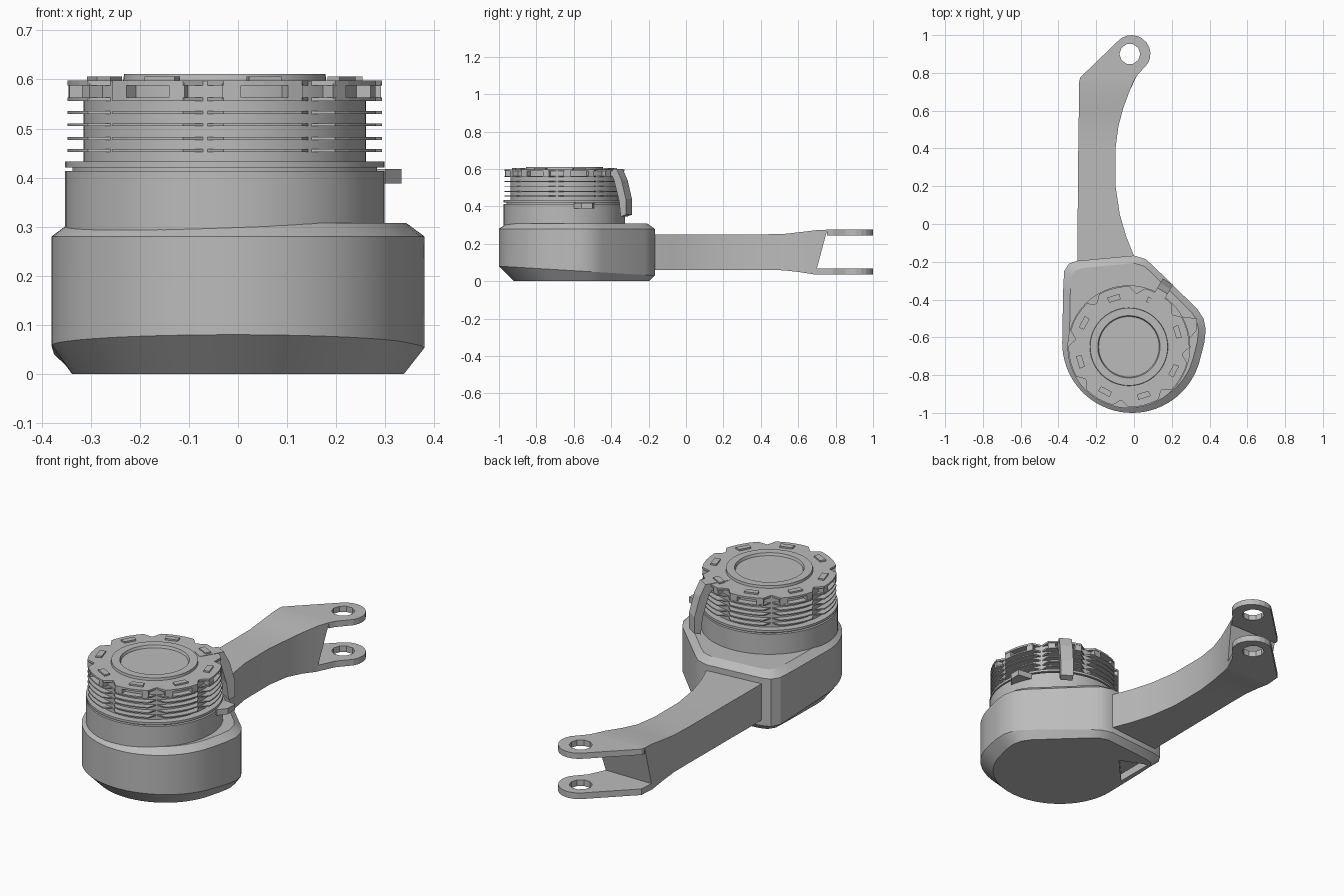
import bpy, bmesh, math
from math import sin, cos, radians, pi

if "Cube" in bpy.data.objects:
    bpy.data.objects.remove(bpy.data.objects["Cube"])

CX, CY = -0.027, -0.65          # axis of the round housing

grey = bpy.data.materials.new("plain grey")
grey.diffuse_color = (0.5, 0.5, 0.5, 1)
grey.use_nodes = True
grey.node_tree.nodes["Principled BSDF"].inputs["Base Color"].default_value = grey.diffuse_color


def finish(name, bm, angle=30):
    """Turn a bmesh into a named, shaded object."""
    bmesh.ops.recalc_face_normals(bm, faces=bm.faces)
    me = bpy.data.meshes.new(name)
    bm.to_mesh(me)
    bm.free()
    me.materials.append(grey)
    ob = bpy.data.objects.new(name, me)
    bpy.context.collection.objects.link(ob)
    if angle:
        bpy.ops.object.select_all(action='DESELECT')
        ob.select_set(True)
        bpy.context.view_layer.objects.active = ob
        bpy.ops.object.shade_smooth_by_angle(angle=radians(angle))
    return ob


def loft(name, rings, caps=True, angle=30):
    """Skin a list of equally long closed rings."""
    bm = bmesh.new()
    vs = [[bm.verts.new(p) for p in r] for r in rings]
    n = len(rings[0])
    for a, b in zip(vs, vs[1:]):
        for i in range(n):
            j = (i + 1) % n
            bm.faces.new((a[i], a[j], b[j], b[i]))
    if caps:
        bm.faces.new(vs[0])
        bm.faces.new(vs[-1])
    return finish(name, bm, angle)


def circle(r, z, n=64, start=0.0):
    return [(CX + r * cos(start + 2 * pi * i / n),
             CY + r * sin(start + 2 * pi * i / n), z) for i in range(n)]


def prism(name, pts, z0, z1, angle=0):
    return loft(name, [[(x, y, z0) for x, y in pts],
                       [(x, y, z1) for x, y in pts]], angle=angle)


# Base housing: round front, angular back, chamfered top and sloping lower chamfer
out = [(-0.01 + 0.37 * cos(radians(a)), -0.63 + 0.37 * sin(radians(a)))
       for a in range(180, 346, 5)]
out += [(0.372, -0.63), (0.38, -0.56), (0.368, -0.50), (0.335, -0.45), (0.10, -0.22),
        (0.06, -0.185), (0.0, -0.167), (-0.30, -0.195), (-0.345, -0.21),
        (-0.37, -0.25), (-0.375, -0.35)]
base = loft("base_housing", [
    [(x * 0.89, -0.92 + (y + 1) * 0.72 / 0.83, 0) for x, y in out],
    [(x, y, 0.03 + 0.05 * (-0.17 - y) / 0.83) for x, y in out],
    [(x, y, 0.28) for x, y in out],
    [(x * 0.9, -0.96 + (y + 1) * 0.75 / 0.83, 0.308) for x, y in out]], angle=25)

# Three-cornered pocket under the base
cutter = prism("pocket_cutter", [(-0.17, -0.32), (-0.31, -0.47), (-0.31, -0.26)], -0.05, 0.04)
cutter.hide_render = True
cutter.display_type = 'WIRE'
cut = base.modifiers.new("pocket", 'BOOLEAN')
cut.object = cutter
cut.operation = 'DIFFERENCE'
cut.solver = 'EXACT'

# Round housing turned from one profile: collar, flange, drum, top groove and bore
profile = [(0.325, 0.27), (0.325, 0.413), (0.31, 0.413), (0.31, 0.421), (0.325, 0.421),
           (0.325, 0.433), (0.288, 0.433), (0.288, 0.597), (0.25, 0.597), (0.25, 0.575),
           (0.21, 0.575), (0.205, 0.611), (0.165, 0.611), (0.16, 0.598), (0.135, 0.598),
           (0.13, 0.53), (0.055, 0.53)]
loft("round_housing", [circle(r, z) for r, z in profile])

# Hexagonal socket in the bore
loft("hex_socket", [circle(0.06, 0.531, 6), circle(0.06, 0.537, 6),
                    circle(0.045, 0.537, 6), circle(0.045, 0.525, 6)], angle=0)


# Cooling fins, notched at eight places around the drum
def notched(r_out, z):
    return [(CX + r * cos(a), CY + r * sin(a), z) for i in range(48)
            for r in [0.284 if i % 6 == 0 else r_out]
            for a in [radians(-8 + i * 7.5)]]


fins = [(0.452, 0.458), (0.477, 0.483), (0.505, 0.510), (0.530, 0.536),
        (0.556, 0.563), (0.588, 0.598)]
for k, (z0, z1) in enumerate(fins):
    loft(f"cooling_fin_{k + 1}", [notched(0.32, z0), notched(0.32, z1)], angle=0)

# Posts between the two uppermost fins, leaving a window in each sector
for k in range(8):
    for side, (a0, a1) in (("a", (7, 14)), ("b", (32, 38))):
        a = [radians(-8 + k * 45 + t) for t in (a0, a1)]
        pts = [(CX + r * cos(t), CY + r * sin(t))
               for r, t in ((0.28, a[0]), (0.318, a[0]), (0.318, a[1]), (0.28, a[1]))]
        prism(f"fin_post_{k + 1}{side}", pts, 0.56, 0.592)

# Low teeth on the top rim
for k in range(8):
    a = [radians(10 + k * 45 + t) for t in (0, 14)]
    pts = [(CX + r * cos(t), CY + r * sin(t))
           for r, t in ((0.255, a[0]), (0.285, a[0]), (0.285, a[1]), (0.255, a[1]))]
    prism(f"rim_tooth_{k + 1}", pts, 0.59, 0.606)

# Latch lever: hooked profile swept sideways, turned to point outward
hook = [(0.22, 0.575), (0.22, 0.600), (0.345, 0.600), (0.375, 0.54), (0.402, 0.44),
        (0.402, 0.355), (0.37, 0.345), (0.36, 0.43), (0.325, 0.55)]
t = radians(59)
loft("latch_lever", [[(CX + r * cos(t) - w * sin(t), CY + r * sin(t) + w * cos(t), z)
                      for r, z in hook] for w in (-0.032, 0.032)], angle=0)

# Small side tab
prism("side_tab", [(0.25, -0.60), (0.30, -0.60), (0.333, -0.56), (0.333, -0.50), (0.25, -0.49)],
      0.388, 0.418)

# Arm: sections along y as (bottom y, top y, left, bottom right, top right, bottom z, top z)
sections = [(-0.22, -0.22, -0.30, 0.01, 0.01, 0.06, 0.25),
            (-0.17, -0.17, -0.30, 0.0, 0.0, 0.06, 0.25),
            (-0.07, -0.07, -0.30, -0.04, -0.04, 0.06, 0.25),
            (0.05, 0.05, -0.298, -0.075, -0.075, 0.06, 0.25),
            (0.20, 0.20, -0.297, -0.098, -0.098, 0.06, 0.25),
            (0.40, 0.40, -0.295, -0.098, -0.098, 0.06, 0.25),
            (0.52, 0.52, -0.293, -0.082, -0.082, 0.058, 0.252),
            (0.61, 0.61, -0.292, -0.058, -0.058, 0.048, 0.262),
            (0.69, 0.70, -0.29, -0.03, -0.025, 0.035, 0.273),
            (0.691, 0.755, -0.29, -0.03, -0.002, 0.035, 0.275)]
loft("arm", [[(l, yb, zb), (rb, yb, zb), (rt, yt, zt), (l, yt, zt)]
             for yb, yt, l, rb, rt, zb, zt in sections], angle=20)


# Fork prongs: rounded plates with a pin hole
def prong(name, start, right, z0, z1):
    tip = [(-0.013 + 0.1 * cos(radians(a)), 0.9 + 0.1 * sin(radians(a)))
           for a in range(-30, 141, 17)]
    outer = [(-0.29, start), (right, start), (0.015, 0.785)] + tip + [(-0.285, 0.775)]
    hole = [(-0.022 + 0.055 * cos(2 * pi * i / 10), 0.9 + 0.055 * sin(2 * pi * i / 10))
            for i in range(10)]
    bm = bmesh.new()
    edges = []
    for loop in (outer, hole):
        vs = [bm.verts.new((x, y, z0)) for x, y in loop]
        edges += [bm.edges.new((vs[i - 1], vs[i])) for i in range(len(vs))]
    bmesh.ops.triangle_fill(bm, edges=edges, use_beauty=True, use_dissolve=False)
    ext = bmesh.ops.extrude_face_region(bm, geom=bm.faces[:], use_keep_orig=True)
    bmesh.ops.translate(bm, vec=(0, 0, z1 - z0),
                        verts=[g for g in ext["geom"] if isinstance(g, bmesh.types.BMVert)])
    return finish(name, bm, 0)


prong("upper_prong", 0.755, -0.002, 0.245, 0.275)
prong("lower_prong", 0.691, -0.03, 0.035, 0.067)
